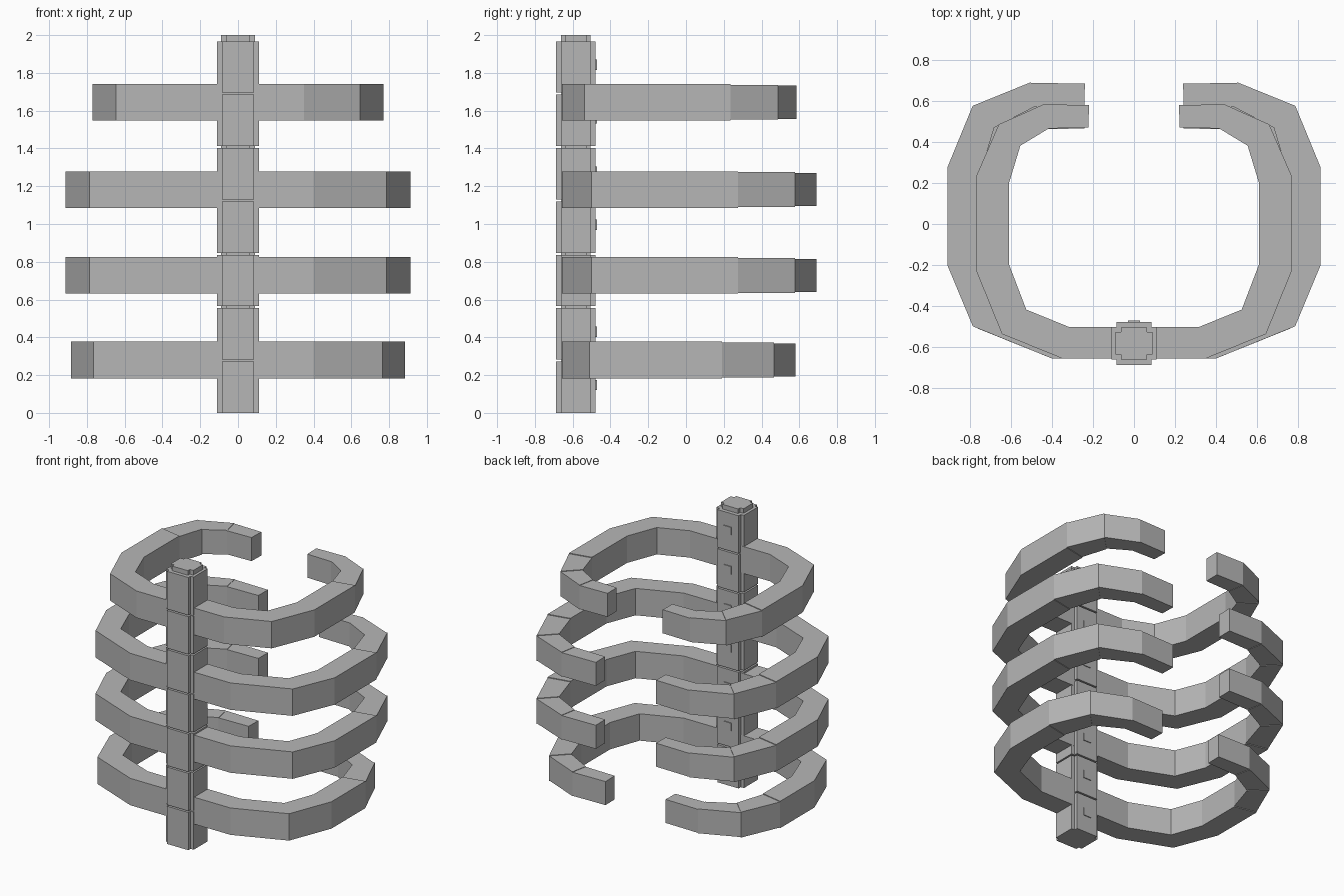
import bpy
import bmesh
from mathutils import Vector

cube = bpy.data.objects.get("Cube")
if cube:
    bpy.data.objects.remove(cube, do_unlink=True)

grey = bpy.data.materials.new("plain grey")
grey.use_nodes = True
grey.diffuse_color = (0.47, 0.47, 0.47, 1)
grey.node_tree.nodes["Principled BSDF"].inputs["Base Color"].default_value = grey.diffuse_color


def add_prism(bm, outline, z0, z1):
    """Upright prism over a flat outline."""
    low = [bm.verts.new((x, y, z0)) for x, y in outline]
    high = [bm.verts.new((x, y, z1)) for x, y in outline]
    n = len(outline)
    bm.faces.new(low[::-1])
    bm.faces.new(high)
    for i in range(n):
        j = (i + 1) % n
        bm.faces.new((low[i], low[j], high[j], high[i]))


def finish(bm, name):
    bmesh.ops.recalc_face_normals(bm, faces=bm.faces[:])
    mesh = bpy.data.meshes.new(name)
    bm.to_mesh(mesh)
    bm.free()
    mesh.materials.append(grey)
    obj = bpy.data.objects.new(name, mesh)
    bpy.context.collection.objects.link(obj)
    return obj


def plus_outline(wide, narrow, deep, shallow, cy):
    """Square with its four corners notched out."""
    quarter = [(wide, shallow), (narrow, shallow), (narrow, deep)]
    points = quarter + [(-x, y) for x, y in quarter[::-1]]
    points += [(-x, -y) for x, y in points]
    return [(x, cy + y) for x, y in points]


def offset_inward(path, widths):
    """Mitred inner edge of an anticlockwise open path."""
    pts = [Vector(p) for p in path]
    normals = []
    for a, b in zip(pts, pts[1:]):
        d = (b - a).normalized()
        normals.append(Vector((-d.y, d.x)))
    inner = []
    for i, (p, w) in enumerate(zip(pts, widths)):
        n1, n2 = normals[max(i - 1, 0)], normals[min(i, len(normals) - 1)]
        inner.append(p + (n1 + n2) * w / (1 + n1.dot(n2)))
    return inner


# Spine: stacked notched blocks around a slim core, with a small plate on each back
SPINE_Y = -0.583
PITCH = 0.2825
block = plus_outline(0.11, 0.085, 0.105, 0.08, SPINE_Y)
core = plus_outline(0.09, 0.063, 0.078, 0.055, SPINE_Y)
for i in range(7):
    z = i * PITCH
    bm = bmesh.new()
    add_prism(bm, block, z, z + 0.272)
    add_prism(bm, [(-0.03, -0.49), (0.03, -0.49), (0.03, -0.472), (-0.03, -0.472)],
              z + 0.12, z + 0.175)
    finish(bm, f"vertebra_{i + 1}")
bm = bmesh.new()
add_prism(bm, core, 0.01, 2.0)
finish(bm, "spine_core")

# Ribs: outer edge of the left half, from the spine round to the open tip
FRONT = -0.657
top_path = [(0, FRONT), (0.35, FRONT), (0.645, -0.537), (0.77, -0.23),
            (0.77, 0.235), (0.66, 0.487), (0.44, 0.585), (0.22, 0.58)]
wide_path = [(0, FRONT), (0.4, FRONT), (0.787, -0.5), (0.912, -0.2),
             (0.912, 0.275), (0.788, 0.577), (0.51, 0.69), (0.24, 0.685)]
low_path = [(0, FRONT), (0.4, FRONT), (0.765, -0.51), (0.885, -0.2),
            (0.885, 0.19), (0.765, 0.467), (0.5, 0.58), (0.24, 0.575)]
WIDTHS = [0.155, 0.155, 0.155, 0.16, 0.16, 0.138, 0.118, 0.108]
SHRINK = [0, 0, 0, 0, 0.005, 0.009, 0.012]

ribs = [("low", low_path, 0.28), ("lower_middle", wide_path, 0.728),
        ("upper_middle", wide_path, 1.182), ("top", top_path, 1.645)]
for name, path, zc in ribs:
    inner = offset_inward(path, WIDTHS)
    for side, sign in (("left", 1), ("right", -1)):
        bm = bmesh.new()
        for i, shrink in enumerate(SHRINK):
            half = 0.097 - shrink
            quad = [path[i], path[i + 1], inner[i + 1], inner[i]]
            add_prism(bm, [(sign * x, y) for x, y in quad], zc - half, zc + half)
        finish(bm, f"{name}_rib_{side}")
